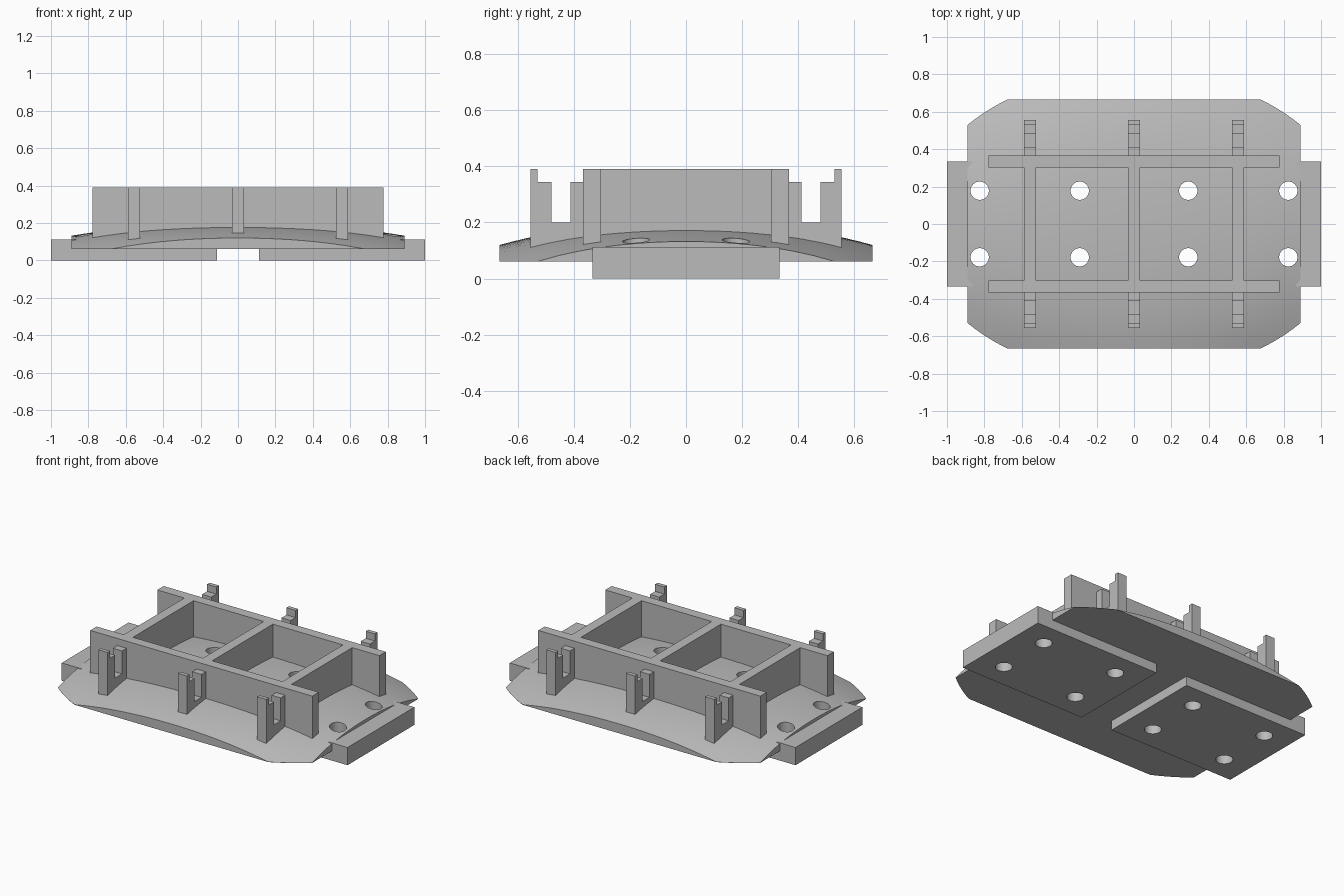
import bpy, bmesh, math

cube = bpy.data.objects.get("Cube")
if cube:
    bpy.data.objects.remove(cube)

grey = bpy.data.materials.new("plain grey")
grey.use_nodes = True
grey.diffuse_color = (0.5, 0.5, 0.5, 1)
grey.node_tree.nodes["Principled BSDF"].inputs["Base Color"].default_value = (0.5, 0.5, 0.5, 1)


def make(name, bm):
    bmesh.ops.recalc_face_normals(bm, faces=bm.faces)
    mesh = bpy.data.meshes.new(name)
    bm.to_mesh(mesh)
    bm.free()
    mesh.materials.append(grey)
    ob = bpy.data.objects.new(name, mesh)
    bpy.context.collection.objects.link(ob)
    return ob


def prism(name, outline, place, offset):
    """Extrude a 2D outline, mapped to space by place, along offset."""
    bm = bmesh.new()
    face = bm.faces.new([bm.verts.new(place(a, b)) for a, b in outline])
    ext = bmesh.ops.extrude_face_region(bm, geom=[face])
    moved = [v for v in ext["geom"] if isinstance(v, bmesh.types.BMVert)]
    bmesh.ops.translate(bm, verts=moved, vec=offset)
    return make(name, bm)


def box(name, x0, x1, y0, y1, z0, z1):
    return prism(name, [(x0, y0), (x1, y0), (x1, y1), (x0, y1)],
                 lambda a, b: (a, b, z0), (0, 0, z1 - z0))


# Shallow dome with straight-trimmed sides and a flat underside
HX, HY, BASE, CREST = 0.89, 0.665, 0.06, 0.193
STRETCH, RIM = 0.488, 0.667


def dome_z(x, y):
    s = STRETCH * x * x + y * y
    return max(BASE, CREST - 0.106 * s - 0.14 * s * s)


def reach(t):
    c, s = abs(math.cos(t)), abs(math.sin(t))
    oval = math.sqrt(RIM / (STRETCH * c * c + s * s))
    return min(oval, HX / max(c, 1e-6), HY / max(s, 1e-6))


corner_a = math.atan2(math.sqrt(RIM - STRETCH * HX * HX), HX)
corner_b = math.atan2(HY, math.sqrt((RIM - HY * HY) / STRETCH))
quarter = [corner_a * i / 8 for i in range(8)]
quarter += [corner_a + (corner_b - corner_a) * i / 6 for i in range(6)]
quarter += [corner_b + (math.pi / 2 - corner_b) * i / 10 for i in range(10)]
half = quarter + [math.pi / 2] + [math.pi - t for t in reversed(quarter[1:])]
angles = half + [t + math.pi for t in half]
n, rings = len(angles), 14

bm = bmesh.new()
top = bm.verts.new((0, 0, CREST))
loops = []
for k in range(1, rings + 1):
    ring = []
    for t in angles:
        r = reach(t) * k / rings
        x, y = r * math.cos(t), r * math.sin(t)
        ring.append(bm.verts.new((x, y, dome_z(x, y) + (0.001 if k == rings else 0))))
    loops.append(ring)
loops.append([bm.verts.new((v.co.x, v.co.y, BASE)) for v in loops[-1]])
for i in range(n):
    j = (i + 1) % n
    bm.faces.new((top, loops[0][i], loops[0][j]))
    for a, b in zip(loops, loops[1:]):
        bm.faces.new((a[i], b[i], b[j], a[j]))
bm.faces.new(loops[-1])
drilled = [make("domed_plate", bm)]

# Two rectangular pads below
for side, name in ((1, "left_pad"), (-1, "right_pad")):
    x0, x1 = sorted((side * 0.112, side * 1.0))
    drilled.append(box(name, x0, x1, -0.334, 0.334, 0, 0.112))

# Screw holes through plate and pads
bm = bmesh.new()
for x in (-0.825, -0.29, 0.29, 0.825):
    for y in (-0.178, 0.178):
        ret = bmesh.ops.create_cone(bm, cap_ends=True, segments=32, radius1=0.049,
                                    radius2=0.049, depth=1)
        bmesh.ops.translate(bm, verts=ret["verts"], vec=(x, y, 0))
cutter = make("hole_cutter", bm)
cutter.hide_render = True
for ob in drilled:
    mod = ob.modifiers.new("holes", 'BOOLEAN')
    mod.operation, mod.solver, mod.object = 'DIFFERENCE', 'EXACT', cutter
    bpy.context.view_layer.objects.active = ob
    bpy.ops.object.modifier_apply(modifier=mod.name)
bpy.data.objects.remove(cutter)

# Long walls and cross walls
WALL_TOP, FOOT = 0.39, 0.09
box("back_wall", -0.777, 0.777, 0.303, 0.367, FOOT, WALL_TOP)
box("front_wall", -0.777, 0.777, -0.367, -0.303, FOOT, WALL_TOP)
columns = ((-0.555, "right"), (0, "middle"), (0.555, "left"))
for x, label in columns:
    box(label + "_cross_wall", x - 0.032, x + 0.032, -0.304, 0.304, FOOT, WALL_TOP)

# Notched clips outside the long walls
clip = [(0.36, FOOT), (0.555, FOOT), (0.555, 0.39), (0.53, 0.39), (0.53, 0.345),
        (0.48, 0.345), (0.48, 0.2), (0.412, 0.2), (0.412, 0.345), (0.36, 0.345)]
for x, label in columns:
    for side, end in ((1, "back"), (-1, "front")):
        prism(f"{label}_{end}_clip", clip,
              lambda a, b: (x - 0.032, side * a, b), (0.064, 0, 0))

# Smooth the curved surfaces, keep edges crisp
bpy.ops.object.select_all(action='DESELECT')
for ob in drilled:
    ob.select_set(True)
bpy.context.view_layer.objects.active = drilled[0]
bpy.ops.object.shade_smooth_by_angle(angle=math.radians(25))
